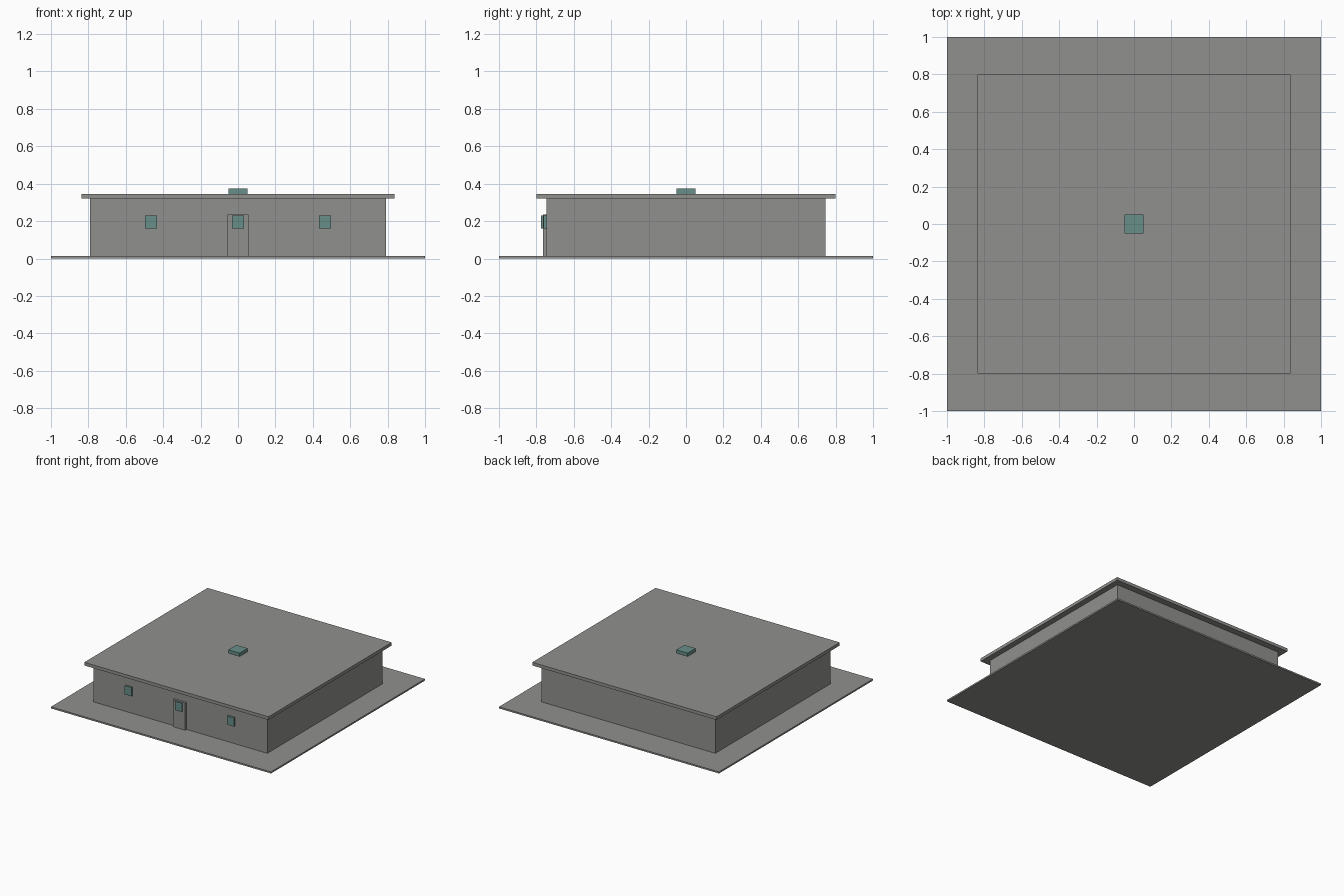
import bpy
import bmesh

default = bpy.data.objects.get("Cube")
if default:
    bpy.data.objects.remove(default, do_unlink=True)


def make_material(name, rgb):
    mat = bpy.data.materials.new(name)
    mat.use_nodes = True
    color = (*rgb, 1.0)
    mat.diffuse_color = color
    mat.node_tree.nodes["Principled BSDF"].inputs["Base Color"].default_value = color
    return mat


concrete = make_material("concrete grey", (0.28, 0.28, 0.27))
glass = make_material("teal glass", (0.14, 0.27, 0.25))


def box(name, mat, x, y, z):
    """Axis-aligned box from (min, max) pairs."""
    bm = bmesh.new()
    bmesh.ops.create_cube(bm, size=1)
    for v in bm.verts:
        for axis, (low, high) in enumerate((x, y, z)):
            v.co[axis] = low if v.co[axis] < 0 else high
    mesh = bpy.data.meshes.new(name)
    bm.to_mesh(mesh)
    bm.free()
    mesh.materials.append(mat)
    obj = bpy.data.objects.new(name, mesh)
    bpy.context.collection.objects.link(obj)
    return obj


def span(half, centre=0):
    return centre - half, centre + half


# Stacked slabs: ground, walls, overhanging roof
GROUND, EAVES, ROOF = 0.013, 0.32, 0.346
WALL_Y = 0.747
box("ground_slab", concrete, span(1), span(1), (0, GROUND))
box("walls", concrete, span(0.79), span(WALL_Y), (GROUND, EAVES))
box("roof", concrete, span(0.837), span(0.8), (EAVES, ROOF))
box("skylight", glass, span(0.052), span(0.052), (ROOF, 0.373))

# Front door with its pane
DOOR_Y = -0.765
box("door", concrete, span(0.056), (DOOR_Y, -WALL_Y), (GROUND, 0.236))
box("door_window", glass, span(0.031), (DOOR_Y - 0.009, DOOR_Y), (0.16, 0.231))

# Front windows, one each side of the door
for name, side in (("left", 1), ("right", -1)):
    box(name + "_window", glass, span(0.031, side * 0.465),
        (-WALL_Y - 0.016, -WALL_Y), (0.16, 0.231))
